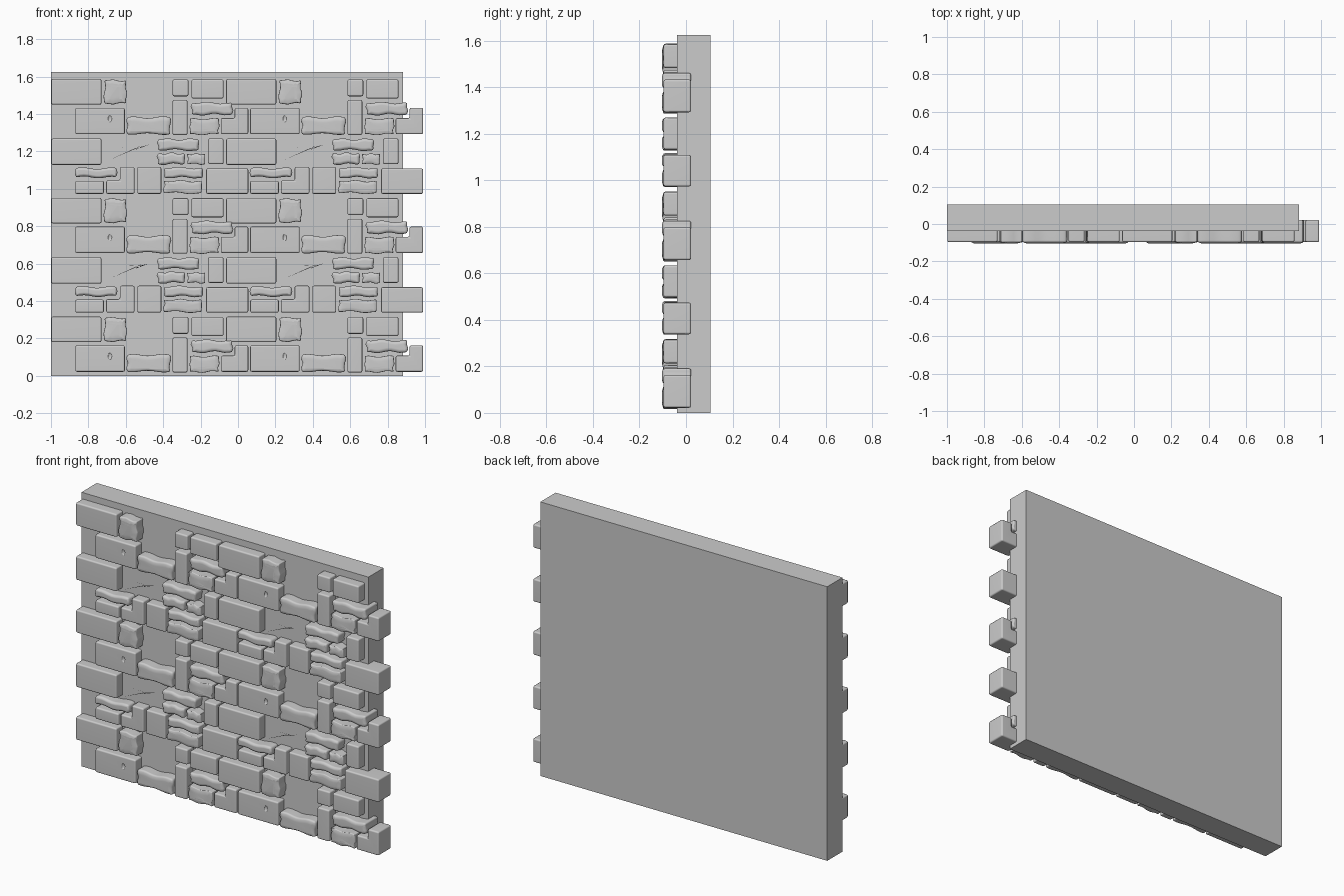
import bpy, bmesh, math, random
from mathutils import Vector

if "Cube" in bpy.data.objects:
    bpy.data.objects.remove(bpy.data.objects["Cube"])

random.seed(4)
TILE_X, TILE_Z = 0.935, 0.635      # repeat distances of the stone pattern
FRONT, BACK = -0.097, 0.022        # stone depth range


def mesh_object(name, bm):
    me = bpy.data.meshes.new(name)
    bm.to_mesh(me)
    bm.free()
    ob = bpy.data.objects.new(name, me)
    bpy.context.collection.objects.link(ob)
    return ob


def wobble(pts, amp):
    """Subdivide a straight outline and push it in and out in soft waves."""
    out = []
    for i, a in enumerate(pts):
        a, b = Vector(a), Vector(pts[(i + 1) % len(pts)])
        d = b - a
        n = max(2, round(d.length / 0.022))
        side = Vector((d.y, -d.x)).normalized()
        ph, fr = random.uniform(0, 6.28), random.uniform(1.0, 1.8)
        for k in range(n):
            t = k / n
            w = math.sin(ph + fr * 6.28 * t) * amp * min(1, 4 * t * (1 - t) + 0.2)
            out.append(a + d * t + side * w)
    return out


def stone(name, pts, rough, rows, chip=None):
    if rough:
        pts = wobble(pts, 0.0055)
    bm = bmesh.new()
    face = bm.faces.new([bm.verts.new((p[0], BACK, p[1])) for p in pts])
    ext = bmesh.ops.extrude_face_region(bm, geom=[face], use_keep_orig=True)["geom"]
    vs = [g for g in ext if isinstance(g, bmesh.types.BMVert)]
    front = [g for g in ext if isinstance(g, bmesh.types.BMFace)]
    bmesh.ops.translate(bm, verts=vs, vec=(0, FRONT - BACK, 0))
    if rough:                      # slightly swollen face
        h = min(max(p[i] for p in pts) - min(p[i] for p in pts) for i in (0, 1))
        bmesh.ops.inset_region(bm, faces=front, thickness=h * 0.26)
        bmesh.ops.translate(bm, verts=front[0].verts[:], vec=(0, -0.006, 0))
    bmesh.ops.recalc_face_normals(bm, faces=bm.faces[:])
    for f in bm.faces:
        f.smooth = True
    ob = mesh_object(name, bm)

    bev = ob.modifiers.new("soft_edges", "BEVEL")
    bev.width, bev.segments = 0.009, 2
    bev.limit_method, bev.angle_limit = "ANGLE", math.radians(45)
    if chip:                       # small chipped pit in the face
        cb = bmesh.new()
        bmesh.ops.create_icosphere(cb, subdivisions=2, radius=1)
        bmesh.ops.scale(cb, verts=cb.verts[:], vec=(0.011, 0.008, 0.019))
        bmesh.ops.translate(cb, verts=cb.verts[:],
                            vec=(chip[0], FRONT - (0.006 if rough else 0), chip[1]))
        cut = mesh_object(name + "_chip_cutter", cb)
        cut.hide_render = True
        cut.hide_viewport = True
        cut.display_type = "WIRE"
        mod = ob.modifiers.new("chip", "BOOLEAN")
        mod.object, mod.operation = cut, "DIFFERENCE"
    for axis, step, count in ((0, TILE_X, 2), (2, TILE_Z, rows)):
        arr = ob.modifiers.new("repeat", "ARRAY")
        arr.use_relative_offset = False
        arr.use_constant_offset = True
        off = [0, 0, 0]
        off[axis] = step
        arr.constant_offset_displace = off
        arr.count = count
    ob.modifiers.new("normals", "WEIGHTED_NORMAL")
    return ob


def notched(x0, x1, z0, z1, nx, nz):
    """L-shaped outline with the upper left corner missing."""
    return [(x0, z0), (x1, z0), (x1, z1), (nx, z1), (nx, nz), (x0, nz)]


# Backing wall slab
bm = bmesh.new()
bmesh.ops.create_cube(bm, size=1)
bmesh.ops.scale(bm, verts=bm.verts[:], vec=(1.882, 0.143, 1.625))
bmesh.ops.translate(bm, verts=bm.verts[:], vec=(-0.059, 0.0335, 0.8125))
mesh_object("wall_slab", bm)

# Courses, bottom up: x0, x1, z0, z1, rough?, chip position
course_a = [
    (-0.87, -0.605, 0.022, 0.163, 0, (-0.685, 0.105)),
    (-0.593, -0.362, 0.022, 0.113, 1, None),
    (-0.35, -0.27, 0.018, 0.205, 0, None),
    (-0.257, -0.103, 0.022, 0.106, 1, None),
    (-0.248, -0.03, 0.127, 0.19, 1, None),
]
course_b = [
    (-0.998, -0.73, 0.18, 0.317, 0, None),
    (-0.714, -0.597, 0.186, 0.31, 1, None),
    (-0.583, -0.365, 0.137, 0.313, 1, (-0.55, 0.285)),
    (-0.35, -0.265, 0.225, 0.315, 0, None),
    (-0.249, -0.077, 0.213, 0.315, 0, None),
]
course_c = [
    (-0.868, -0.65, 0.427, 0.476, 1, None),
    (-0.87, -0.717, 0.338, 0.408, 0, None),
    (-0.538, -0.41, 0.338, 0.482, 0, None),
    (-0.396, -0.188, 0.425, 0.477, 1, None),
    (-0.396, -0.195, 0.342, 0.407, 1, None),
    (-0.17, 0.055, 0.338, 0.474, 0, None),
]
course_d = [
    (-0.998, -0.73, 0.493, 0.634, 0, None),
    (-0.717, -0.45, 0.497, 0.63, 1, (-0.535, 0.58)),
    (-0.428, -0.21, 0.572, 0.63, 1, None),
    (-0.43, -0.285, 0.497, 0.555, 1, None),
    (-0.272, -0.176, 0.497, 0.552, 1, None),
    (-0.16, -0.077, 0.497, 0.634, 0, None),
]
for label, course, rows in (("a", course_a, 3), ("b", course_b, 3),
                            ("c", course_c, 2), ("d", course_d, 2)):
    for i, (x0, x1, z0, z1, rough, chip) in enumerate(course, 1):
        stone(f"stone_{label}{i}", [(x0, z0), (x1, z0), (x1, z1), (x0, z1)],
              rough, rows, chip)

# L-shaped stones
stone("stone_a_notched", notched(-0.092, 0.055, 0.022, 0.163, -0.018, 0.108), 0, 3)
stone("stone_c_notched", notched(-0.705, -0.553, 0.338, 0.482, -0.632, 0.41), 0, 2)
